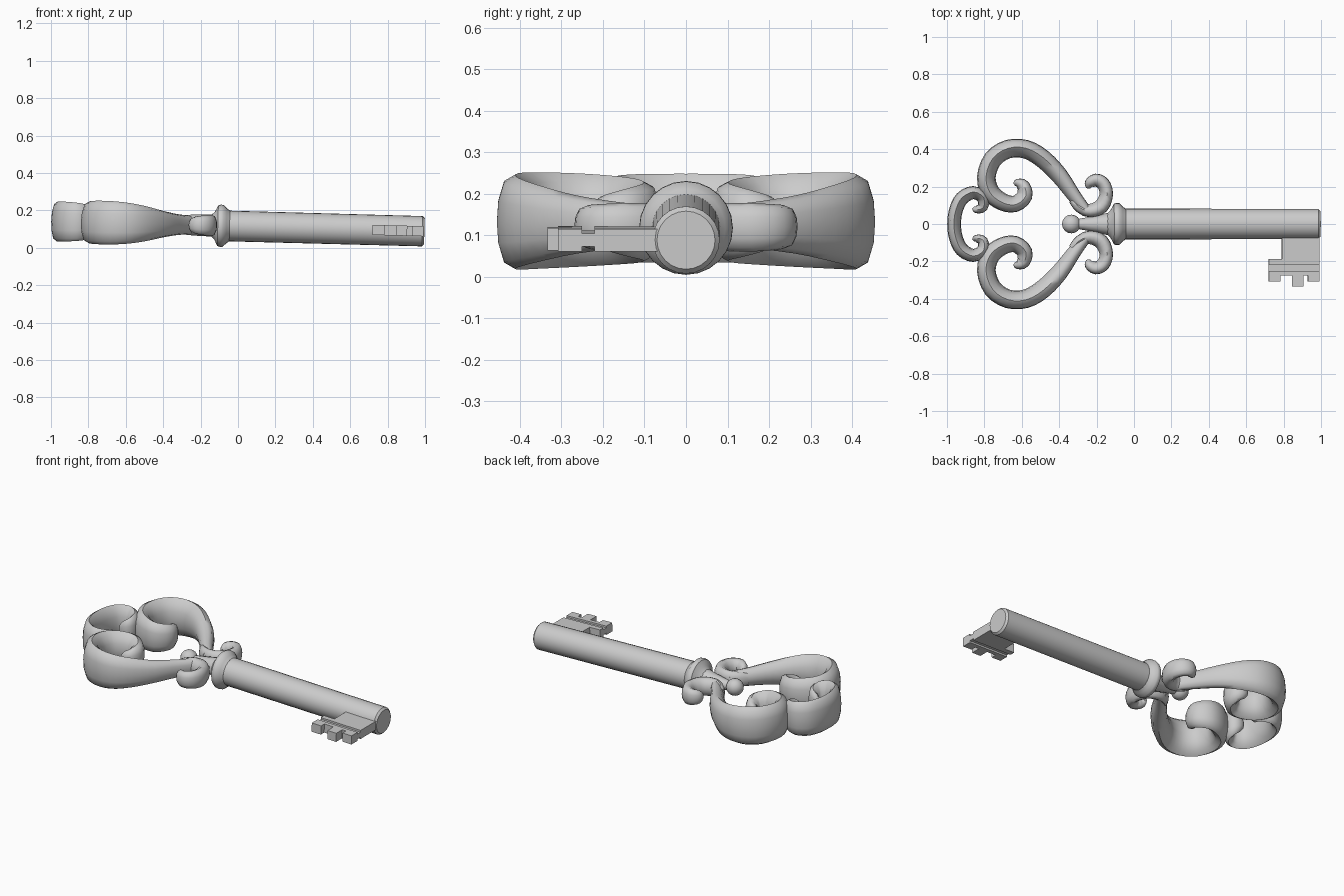
import bpy, bmesh, math
from mathutils import Matrix, Vector

if "Cube" in bpy.data.objects:
    bpy.data.objects.remove(bpy.data.objects["Cube"], do_unlink=True)

# The whole key leans slightly down toward the bit
LEAN = Matrix.Translation((0, 0, 0.115)) @ Matrix.Rotation(0.027, 4, 'Y')


def finish(name, bm, angle=40):
    bmesh.ops.recalc_face_normals(bm, faces=bm.faces)
    bm.transform(LEAN)
    mesh = bpy.data.meshes.new(name)
    bm.to_mesh(mesh)
    bm.free()
    obj = bpy.data.objects.new(name, mesh)
    bpy.context.collection.objects.link(obj)
    bpy.ops.object.select_all(action='DESELECT')
    bpy.context.view_layer.objects.active = obj
    obj.select_set(True)
    bpy.ops.object.shade_smooth_by_angle(angle=math.radians(angle))
    return obj


def loft(bm, rings):
    loops = [[bm.verts.new(p) for p in ring] for ring in rings]
    for a, b in zip(loops, loops[1:]):
        for i in range(len(a)):
            j = (i + 1) % len(a)
            bm.faces.new((a[i], a[j], b[j], b[i]))
    bm.faces.new(loops[0])
    bm.faces.new(loops[-1])


def lathe(name, profile, sides=24):
    """Revolve (x, radius) pairs about the key's long axis."""
    bm = bmesh.new()
    turns = [2 * math.pi * i / sides for i in range(sides)]
    loft(bm, [[(x, r * math.cos(t), r * math.sin(t)) for t in turns]
              for x, r in profile])
    return finish(name, bm)


def smooth_path(points, steps=3):
    pts = [Vector(p) for p in points]
    pts = [2 * pts[0] - pts[1]] + pts + [2 * pts[-1] - pts[-2]]
    out = []
    for a, b, c, d in zip(pts, pts[1:], pts[2:], pts[3:]):
        for k in range(steps):
            t = k / steps
            out.append(0.5 * (2 * b + (c - a) * t + (2 * a - 5 * b + 4 * c - d) * t * t
                              + (3 * b - a - 3 * c + d) * t ** 3))
    return out + [pts[-2]]


# Scroll section: full outer face, rounded top, slimmer inner edge
HALF = [(1, 0), (.93, .45), (.65, .86), (.1, 1), (-.5, .8), (-.88, .42)]
SECTION = HALF + [(-1, 0)] + [(u, -v) for u, v in HALF[:0:-1]]


def scroll(name, points, side=1):
    """Sweep the section along (x, y, half width, half height) stations."""
    path = smooth_path(points)
    rings = []
    last = len(path) - 1
    for i, p in enumerate(path):
        d = (path[min(i + 1, last)] - path[max(i - 1, 0)]).xy.normalized()
        out = Vector((d.y, -d.x))
        rings.append([(p.x + out.x * u * p[2], side * (p.y + out.y * u * p[2]), v * p[3])
                      for u, v in SECTION])
    bm = bmesh.new()
    loft(bm, rings)
    return finish(name, bm, 50)


def boxes(name, spans):
    """Join boxes given as (x0, x1, y0, y1, half thickness)."""
    bm = bmesh.new()
    for x0, x1, y0, y1, h in spans:
        m = Matrix.Translation(((x0 + x1) / 2, (y0 + y1) / 2, 0)) \
            @ Matrix.Diagonal((x1 - x0, y1 - y0, 2 * h, 1))
        bmesh.ops.create_cube(bm, size=1, matrix=m)
    return finish(name, bm, 30)


# Shaft, collar, neck and ball
lathe("shaft", [(-.08, .082), (.985, .081), (.997, .07)])
lathe("collar", [(-.145, .055), (-.125, .075), (-.108, .108), (-.095, .113),
                 (-.08, .112), (-.062, .095), (-.045, .082)])
lathe("neck", [(-.31, .025), (-.27, .032), (-.2, .045), (-.13, .062), (-.1, .065)], 12)
lathe("neck_ball", [(-.335 - .05 * math.cos(a), .05 * math.sin(a))
                    for a in [math.pi * (k + .15) / 8.3 for k in range(9)]], 16)

# Paired heart scrolls and the little curls at their feet
heart = [(-.25, .06, .03, .05), (-.32, .15, .037, .055), (-.40, .26, .046, .07),
         (-.49, .35, .05, .092), (-.58, .4, .05, .108), (-.675, .4, .05, .116),
         (-.755, .347, .05, .116), (-.79, .25, .05, .112), (-.765, .165, .05, .106),
         (-.70, .117, .047, .1), (-.635, .108, .044, .092), (-.585, .15, .042, .08),
         (-.593, .203, .036, .062), (-.625, .217, .024, .04), (-.64, .21, .008, .014)]
curl = [(-.33, .13, .022, .035), (-.29, .09, .03, .05), (-.235, .072, .036, .056),
        (-.175, .095, .04, .058), (-.148, .16, .036, .058), (-.165, .215, .036, .055),
        (-.205, .235, .034, .05), (-.238, .215, .028, .04), (-.245, .19, .01, .016)]
for label, side in (("left", 1), ("right", -1)):
    scroll(label + "_heart_scroll", heart, side)
    scroll(label + "_foot_curl", curl, side)

# Crown scroll closing the bow
crown = [(-.86, .088, .008, .014), (-.845, .078, .02, .045), (-.81, .09, .028, .075),
         (-.81, .14, .032, .092), (-.86, .168, .035, .102), (-.92, .138, .037, .106),
         (-.952, .075, .037, .107)]
mirrored = [(x, -y, w, h) for x, y, w, h in reversed(crown)]
scroll("crown_scroll", crown + [(-.962, 0, .037, .107)] + mirrored)

# Bit: stem, grooved plate and teeth
boxes("bit", [(.79, .992, -.2, -.05, .027), (.72, .992, -.22, -.188, .027),
              (.72, .992, -.255, -.215, .016), (.72, .992, -.275, -.25, .027),
              (.72, .783, -.308, -.27, .027), (.845, .905, -.333, -.27, .027),
              (.93, .992, -.308, -.27, .027)])
